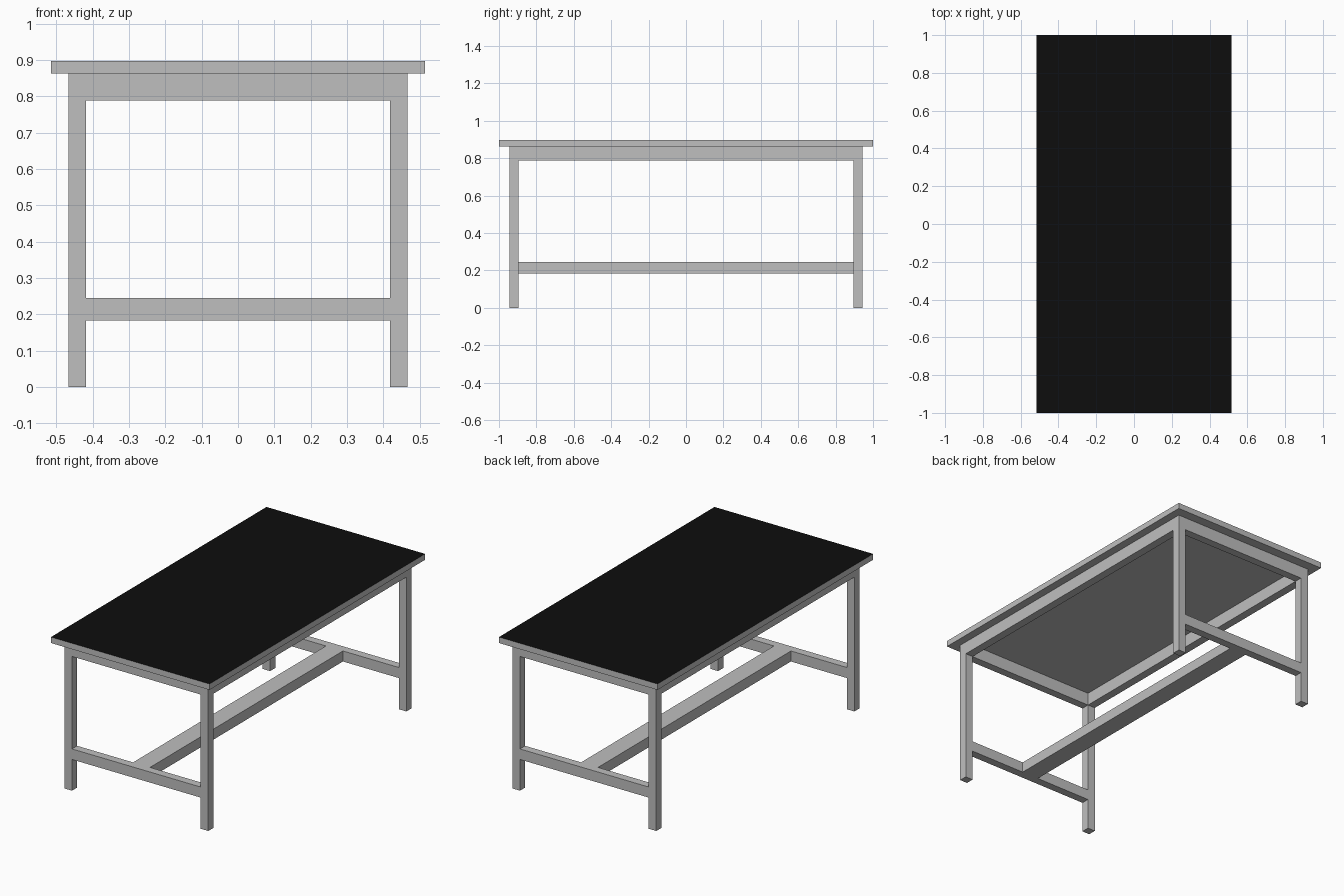
import bpy
import bmesh

cube = bpy.data.objects.get("Cube")
if cube:
    bpy.data.objects.remove(cube, do_unlink=True)


def material(name, rgb):
    mat = bpy.data.materials.new(name)
    mat.use_nodes = True
    color = (*rgb, 1.0)
    mat.diffuse_color = color
    mat.node_tree.nodes["Principled BSDF"].inputs["Base Color"].default_value = color
    return mat


grey = material("grey_frame", (0.52, 0.52, 0.52))
black = material("black_top", (0.004, 0.004, 0.004))


def box(name, x, y, z, top_mat=None):
    """Box spanning the given (low, high) ranges."""
    bm = bmesh.new()
    bmesh.ops.create_cube(bm, size=1)
    for v in bm.verts:
        v.co = [(lo + hi) / 2 + c * (hi - lo) for c, (lo, hi) in zip(v.co, (x, y, z))]
    mesh = bpy.data.meshes.new(name)
    mesh.materials.append(grey)
    if top_mat:
        mesh.materials.append(top_mat)
        bm.normal_update()
        for f in bm.faces:
            f.material_index = int(f.normal.z > 0.5)
    bm.to_mesh(mesh)
    bm.free()
    obj = bpy.data.objects.new(name, mesh)
    bpy.context.collection.objects.link(obj)
    return obj


def side(sign, lo, hi):
    return tuple(sorted((sign * lo, sign * hi)))


# Frame dimensions: inner and outer leg faces, then heights
XI, XO = 0.418, 0.467
YI, YO = 0.895, 0.943
UNDERSIDE = 0.863
APRON = (0.788, UNDERSIDE)
RAIL = (0.183, 0.245)

# Tabletop with a black upper surface
box("tabletop", (-0.515, 0.515), (-1, 1), (UNDERSIDE, 0.898), black)

# Legs
for sx, xname in ((-1, "right"), (1, "left")):
    for sy, yname in ((-1, "front"), (1, "back")):
        box(f"{yname}_{xname}_leg", side(sx, XI, XO), side(sy, YI, YO), (0, UNDERSIDE))

# End aprons and low end rails
for sy, yname in ((-1, "front"), (1, "back")):
    box(f"{yname}_apron", (-XI, XI), side(sy, YI, YO), APRON)
    box(f"{yname}_rail", (-XI, XI), side(sy, YI, YO), RAIL)

# Long side aprons
for sx, xname in ((-1, "right"), (1, "left")):
    box(f"{xname}_apron", side(sx, XI, XO), (-YI, YI), APRON)

# Central stretcher joining the end rails
box("centre_stretcher", (-0.055, 0.055), (-YI, YI), RAIL)
